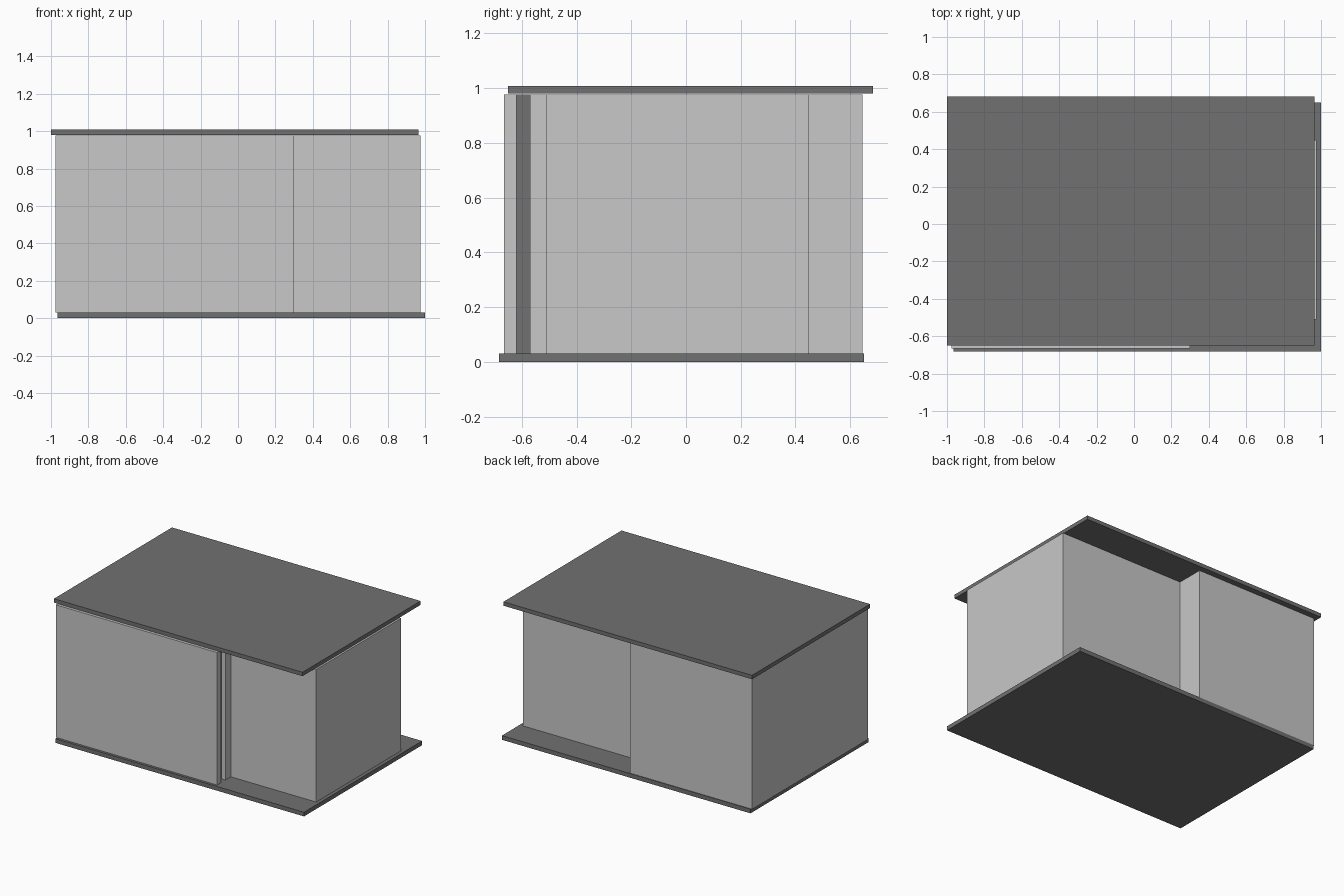
import bpy
import bmesh

if "Cube" in bpy.data.objects:
    bpy.data.objects.remove(bpy.data.objects["Cube"])


def material(name, rgb):
    m = bpy.data.materials.new(name)
    m.diffuse_color = (*rgb, 1.0)
    m.use_nodes = True
    m.node_tree.nodes["Principled BSDF"].inputs["Base Color"].default_value = m.diffuse_color
    return m


wall_grey = material("light_grey", (0.58, 0.58, 0.58))
slab_grey = material("dark_grey", (0.165, 0.165, 0.165))


def prism(name, outline, z0, z1, mat):
    """Extrude a footprint outline upwards into a closed solid."""
    bm = bmesh.new()
    face = bm.faces.new([bm.verts.new((x, y, z0)) for x, y in outline])
    ext = bmesh.ops.extrude_face_region(bm, geom=[face])
    for v in ext["geom"]:
        if isinstance(v, bmesh.types.BMVert):
            v.co.z = z1
    bmesh.ops.recalc_face_normals(bm, faces=bm.faces)
    mesh = bpy.data.meshes.new(name)
    bm.to_mesh(mesh)
    bm.free()
    mesh.materials.append(mat)
    obj = bpy.data.objects.new(name, mesh)
    bpy.context.collection.objects.link(obj)
    return obj


def box(name, x0, x1, y0, y1, z0, z1, mat):
    return prism(name, [(x0, y0), (x1, y0), (x1, y1), (x0, y1)], z0, z1, mat)


# Floor and roof slabs, shifted in opposite diagonal directions
box("floor_slab", -0.965, 1.0, -0.683, 0.65, 0.0, 0.03, slab_grey)
box("roof_slab", -1.0, 0.965, -0.65, 0.683, 0.98, 1.008, slab_grey)

# Stepped walls, with a slot in the front return for the tall window
prism("walls", [
    (-0.975, -0.665), (0.30, -0.665), (0.30, -0.62), (0.26, -0.62),
    (0.26, -0.57), (0.30, -0.57), (0.30, -0.51), (0.975, -0.51),
    (0.975, 0.45), (-0.01, 0.45), (-0.01, 0.645), (-0.975, 0.645),
], 0.03, 0.977, wall_grey)

# Narrow dark window strip set back in the slot
box("window_strip", 0.262, 0.271, -0.619, -0.571, 0.03, 0.976, slab_grey)
